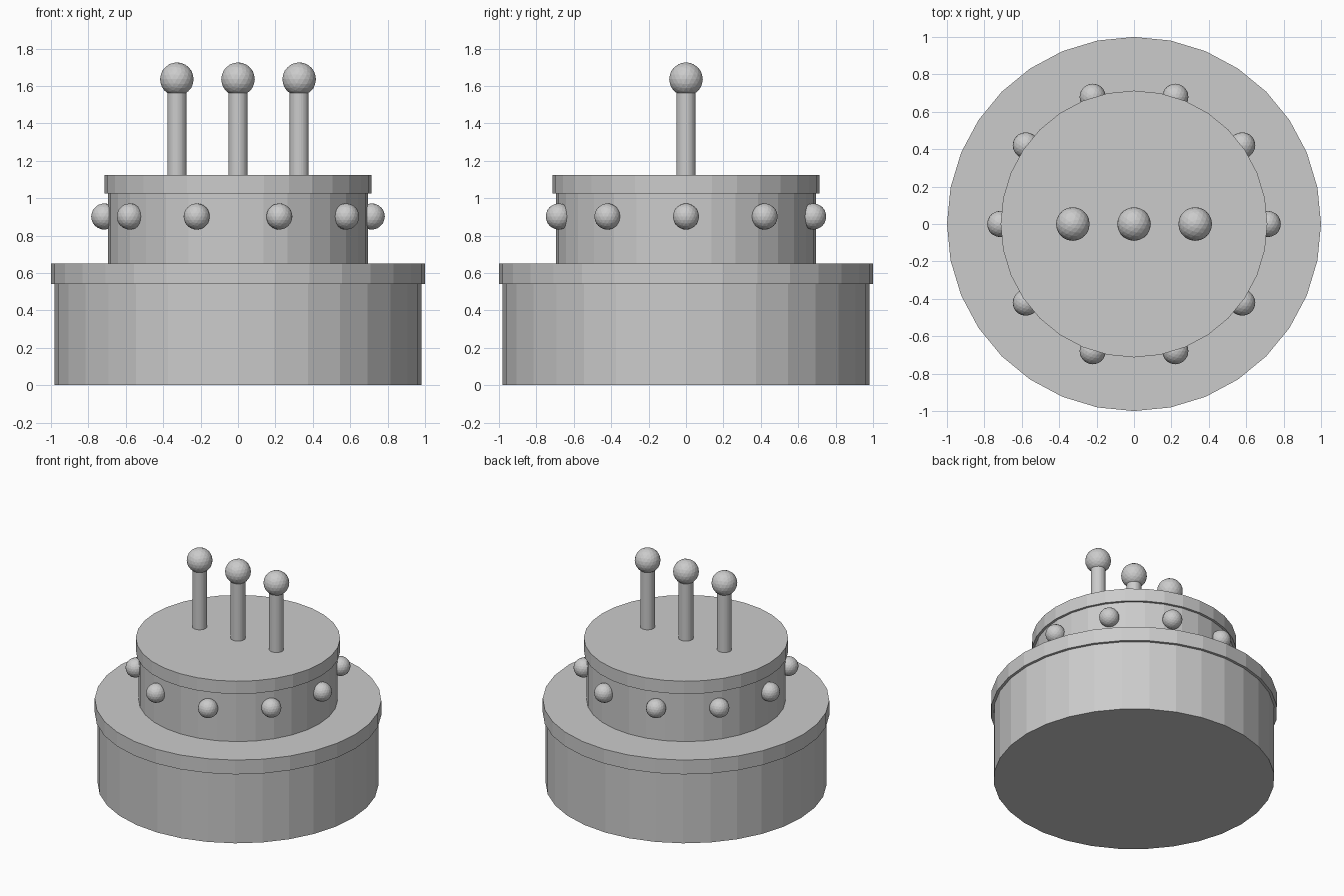
import bpy, math

if "Cube" in bpy.data.objects:
    bpy.data.objects.remove(bpy.data.objects["Cube"])

grey = bpy.data.materials.new("light_grey")
grey.diffuse_color = (0.6, 0.6, 0.6, 1)
grey.use_nodes = True
grey.node_tree.nodes["Principled BSDF"].inputs["Base Color"].default_value = grey.diffuse_color


def finish(name):
    ob = bpy.context.object
    ob.name = name
    ob.data.materials.clear()
    ob.data.materials.append(grey)
    return ob


def cylinder(name, radius, z0, z1, x=0, sides=32):
    bpy.ops.mesh.primitive_cylinder_add(vertices=sides, radius=radius, depth=z1 - z0,
                                        location=(x, 0, (z0 + z1) / 2))
    return finish(name)


def ball(name, radius, loc):
    bpy.ops.mesh.primitive_ico_sphere_add(subdivisions=3, radius=radius, location=loc)
    return finish(name)


# Cake tiers and their icing caps
cylinder("lower_tier", 0.98, 0, 0.54)
cylinder("lower_icing", 1.0, 0.54, 0.65)
cylinder("upper_tier", 0.695, 0.65, 1.025)
cylinder("upper_icing", 0.713, 1.025, 1.123)

# Ring of berries around the upper tier
for i in range(10):
    a = i * math.tau / 10
    ball(f"berry_{i + 1}", 0.07, (0.715 * math.cos(a), 0.715 * math.sin(a), 0.902))

# Three candles with round flames
for i, x in enumerate((-0.327, 0, 0.327)):
    cylinder(f"candle_{i + 1}", 0.051, 1.123, 1.6, x)
    ball(f"flame_{i + 1}", 0.09, (x, 0, 1.636))
